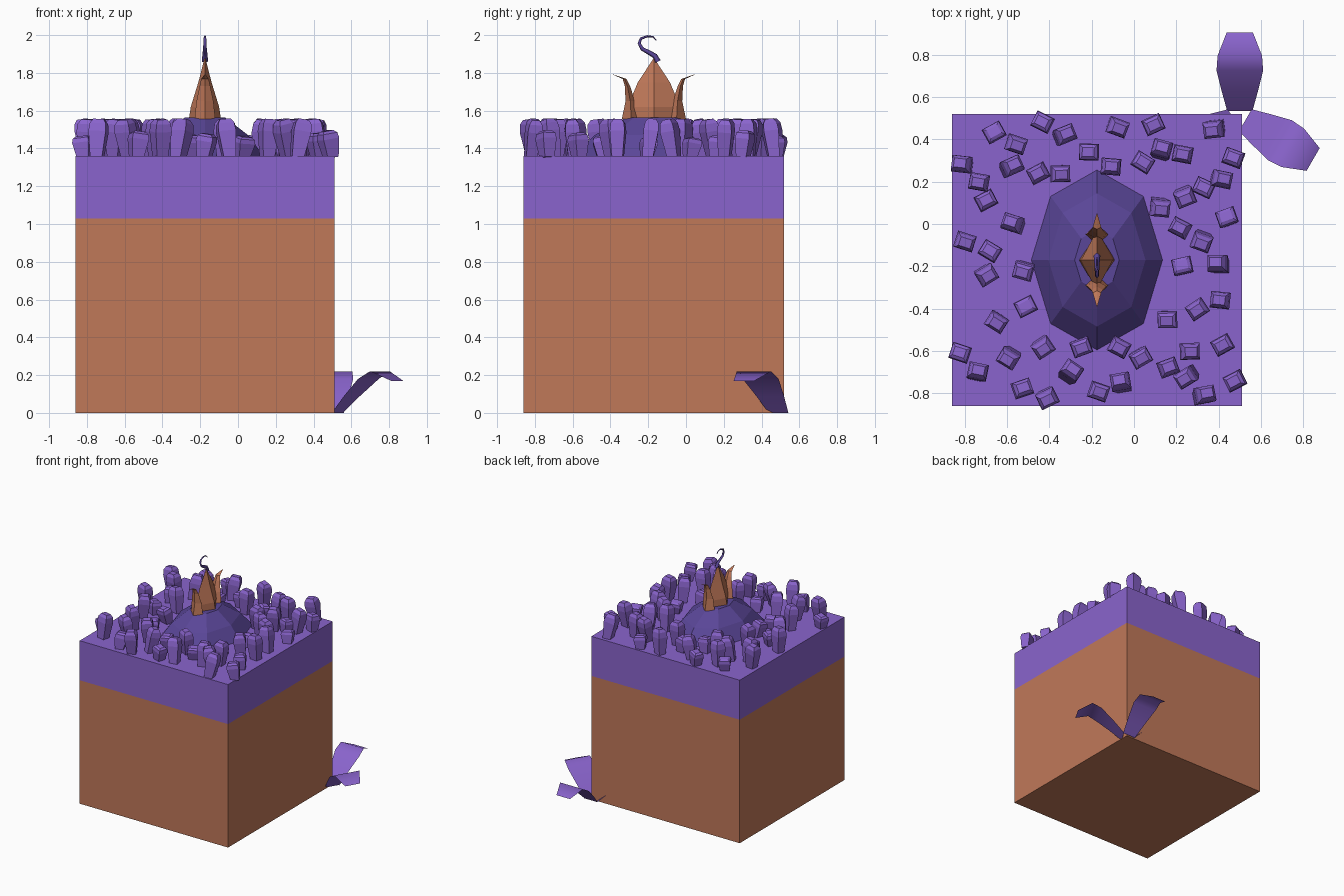
import bpy, bmesh, math, random
from mathutils import Matrix, Vector

if "Cube" in bpy.data.objects:
    bpy.data.objects.remove(bpy.data.objects["Cube"])

random.seed(4)


def material(name, hex_rgb):
    m = bpy.data.materials.new(name)
    lin = [((c / 255 + 0.055) / 1.055) ** 2.4 for c in hex_rgb]
    m.diffuse_color = (*lin, 1)
    m.use_nodes = True
    m.node_tree.nodes["Principled BSDF"].inputs["Base Color"].default_value = m.diffuse_color
    return m


BROWN = material("terracotta brown", (192, 120, 89))
PURPLE = material("bright purple", (138, 100, 205))
DARK = material("deep purple", (90, 70, 152))
CX, CY = -0.175, -0.17          # block centre


def make_object(name, bm, mats):
    mesh = bpy.data.meshes.new(name)
    bm.to_mesh(mesh)
    bm.free()
    for m in mats:
        mesh.materials.append(m)
    ob = bpy.data.objects.new(name, mesh)
    bpy.context.collection.objects.link(ob)
    return ob


def loft(bm, rings, sides, phase=0.0, matrix=Matrix()):
    """Skin rings of (x, y, z, radius_x, radius_y) and cap both ends."""
    loops = []
    for x, y, z, rx, ry in rings:
        angles = [phase + 2 * math.pi * i / sides for i in range(sides)]
        loops.append([bm.verts.new(matrix @ Vector(
            (x + rx * math.cos(a), y + ry * math.sin(a), z))) for a in angles])
    for a, b in zip(loops, loops[1:]):
        for i in range(sides):
            j = (i + 1) % sides
            bm.faces.new((a[i], a[j], b[j], b[i]))
    bm.faces.new(loops[0][::-1])
    bm.faces.new(loops[-1])


# Square block: brown below, purple bands on top
bm = bmesh.new()
r = math.sqrt(2)
loft(bm, [(CX, CY, z, 0.685 * r, 0.69 * r) for z in (0, 1.03, 1.19, 1.36)], 4, math.pi / 4)
for f in bm.faces:
    f.material_index = 1 if f.calc_center_median().z > 1.03 else 0
make_object("block", bm, [BROWN, PURPLE])

# Oval eight-sided mound
bm = bmesh.new()
loft(bm, [(CX, CY, z, 0.31 * k, 0.425 * k)
          for z, k in ((1.36, 1), (1.47, 0.74), (1.565, 0.34))], 8)
make_object("mound", bm, [DARK])

# Central bud
bm = bmesh.new()
loft(bm, [(CX, CY, 1.555, 0.085, 0.125), (CX, CY, 1.62, 0.075, 0.14),
          (CX, CY, 1.75, 0.035, 0.085), (CX, CY, 1.875, 0.003, 0.003)], 4)
make_object("bud", bm, [BROWN])

# Two curling bud leaves, mirrored front and back
for side, label in ((-1, "front"), (1, "back")):
    bm = bmesh.new()
    loft(bm, [(CX, CY + side * d, z, rx, ry) for d, z, rx, ry in (
        (0.12, 1.555, 0.055, 0.05), (0.125, 1.65, 0.045, 0.025),
        (0.14, 1.73, 0.028, 0.014), (0.155, 1.768, 0.02, 0.01),
        (0.218, 1.792, 0.002, 0.002))], 4)
    make_object("bud_leaf_" + label, bm, [BROWN])

# Curled hook on the tip
curve = bpy.data.curves.new("hook", "CURVE")
curve.dimensions = "3D"
curve.bevel_depth = 0.014
curve.bevel_resolution = 0
curve.use_fill_caps = True
path = [(-0.15, 1.86, 1.2), (-0.165, 1.89, 1), (-0.20, 1.91, 0.85), (-0.232, 1.927, 0.7),
        (-0.248, 1.957, 0.6), (-0.238, 1.982, 0.5), (-0.205, 1.994, 0.4),
        (-0.175, 1.991, 0.3), (-0.157, 1.972, 0.2)]
spline = curve.splines.new("POLY")
spline.points.add(len(path) - 1)
for p, (y, z, rad) in zip(spline.points, path):
    p.co = (CX, y, z, 1)
    p.radius = rad
curve.materials.append(DARK)
hook = bpy.data.objects.new("hook", curve)
bpy.context.collection.objects.link(hook)

# Stubby crystals scattered over the top, listed row by row as x, y
SPOTS = [
    (-.81, .28), (-.66, .43), (-.56, .38), (-.43, .48), (-.33, .42), (-.08, .46), (.09, .47),
    (.38, .45), (-.21, .34), (-.58, .27), (-.45, .24), (-.35, .24), (-.11, .27), (.04, .29),
    (.13, .35), (.23, .33), (.47, .31), (-.73, .20), (-.70, .11), (-.57, 0), (-.80, -.08),
    (-.68, -.13), (-.70, -.24), (-.52, -.22), (.12, .08), (.24, .13), (.33, .17), (.41, .21),
    (.44, .03), (.22, -.02), (.32, -.08), (.23, -.20), (.40, -.19), (.16, -.45), (.30, -.40),
    (.41, -.36), (-.51, -.39), (-.65, -.46), (-.82, -.61), (-.59, -.63), (-.43, -.58),
    (-.25, -.58), (-.07, -.58), (.03, -.63), (.16, -.68), (.26, -.60), (.42, -.57),
    (.25, -.72), (.48, -.74), (.33, -.81), (-.06, -.75), (-.17, -.79), (-.30, -.70),
    (-.53, -.78), (-.41, -.82), (-.74, -.70)]
bm = bmesh.new()
for i, (x, y) in enumerate(SPOTS):
    h = 0.20 if i % 5 not in (1, 3) else random.uniform(0.10, 0.14)
    tilt = Matrix.Rotation(random.uniform(-0.17, 0.17), 4, "X") @ \
        Matrix.Rotation(random.uniform(-0.17, 0.17), 4, "Y")
    spin = Matrix.Rotation(random.uniform(-0.6, 0.6), 4, "Z")
    centre = Matrix.Translation((x, y, 1.36 + h / 2))
    loft(bm, [(0, 0, -h / 2 - 0.01, 0.045, 0.040), (0, 0, h * 0.15, 0.066, 0.056),
              (0, 0, h * 0.36, 0.060, 0.050), (0, 0, h / 2 - 0.005, 0.040, 0.030)],
         4, math.pi / 4, centre @ tilt @ spin)
for v in bm.verts:
    v.co.z = min(v.co.z, 1.56)
make_object("crystals", bm, [PURPLE])

# Three thin leaves at the foot of the back corner (one is inside the block)
LEAF = [(0.03, 0, 0.06), (0.12, 0.09, 0.085), (0.22, 0.18, 0.11),
        (0.29, 0.22, 0.105), (0.40, 0.168, 0.062)]
for k, deg in enumerate((90, -30, 210)):
    bm = bmesh.new()
    m = Matrix.Translation((0.50, 0.505, 0)) @ Matrix.Rotation(math.radians(deg), 4, "Z")
    rows = [[bm.verts.new(m @ Vector((d, s * w, z))) for s in (-1, 1)] for d, z, w in LEAF]
    for a, b in zip(rows, rows[1:]):
        f = bm.faces.new((a[0], b[0], b[1], a[1]))
        f.smooth = True
    make_object("corner_leaf_%d" % (k + 1), bm, [PURPLE])
